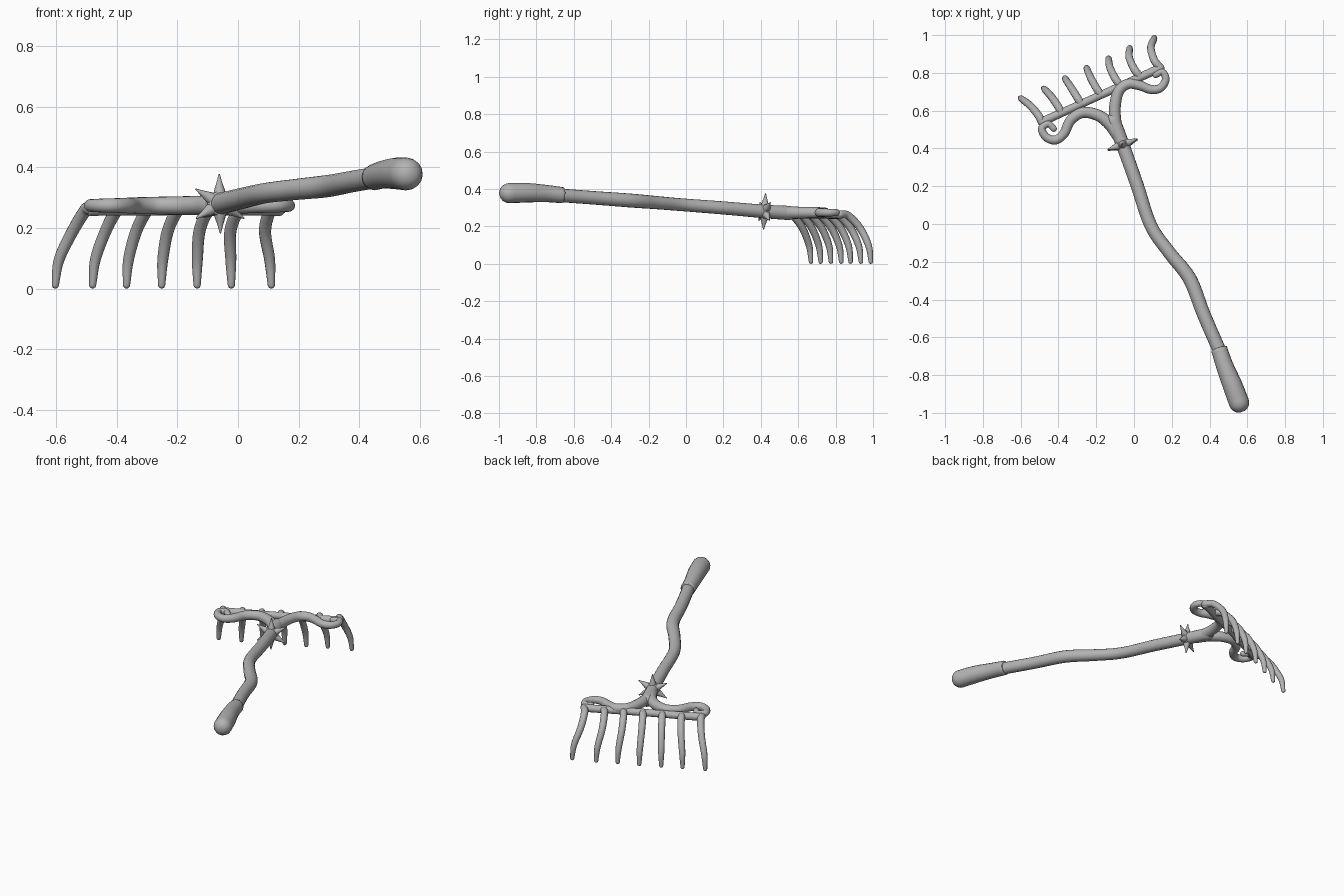
import bpy, bmesh, math
from mathutils import Vector

cube = bpy.data.objects.get("Cube")
if cube:
    bpy.data.objects.remove(cube, do_unlink=True)

grey = bpy.data.materials.new("plain_grey")
grey.use_nodes = True
colour = (0.45, 0.45, 0.45, 1)
grey.diffuse_color = colour
grey.node_tree.nodes["Principled BSDF"].inputs["Base Color"].default_value = colour


def smooth_path(points, steps):
    """Catmull-Rom samples of (x, y, z, radius) points."""
    pts = [Vector(p) for p in points]
    pts = [2 * pts[0] - pts[1]] + pts + [2 * pts[-1] - pts[-2]]
    out = []
    for a, b, c, d in zip(pts, pts[1:], pts[2:], pts[3:]):
        for s in range(steps):
            t = s / steps
            out.append(0.5 * (2 * b + (c - a) * t + (2 * a - 5 * b + 4 * c - d) * t ** 2
                              + (3 * b - a - 3 * c + d) * t ** 3))
    return out + [pts[-2]]


def tube(name, points, steps=6, sides=16, start_cap=1.0, end_cap=1.0):
    """Round tube with varying radius and domed ends."""
    path = smooth_path(points, steps)
    pos = [p.to_3d() for p in path]
    rad = [p[3] for p in path]
    first = (pos[1] - pos[0]).normalized()
    last = (pos[-1] - pos[-2]).normalized()
    dome = [math.pi / 2 * k / 5 for k in range(1, 5)]
    rings = [(pos[0] - first * rad[0] * start_cap * math.sin(a), rad[0] * math.cos(a), first)
             for a in reversed(dome)]
    for i in range(len(pos)):
        tangent = (pos[min(i + 1, len(pos) - 1)] - pos[max(i - 1, 0)]).normalized()
        rings.append((pos[i], rad[i], tangent))
    rings += [(pos[-1] + last * rad[-1] * end_cap * math.sin(a), rad[-1] * math.cos(a), last)
              for a in dome]

    bm = bmesh.new()
    side = first.orthogonal().normalized()
    loops = []
    for centre, r, tangent in rings:
        side = (side - tangent * side.dot(tangent)).normalized()
        up = tangent.cross(side)
        angles = [math.tau * k / sides for k in range(sides)]
        loops.append([bm.verts.new(centre + r * (side * math.cos(a) + up * math.sin(a)))
                      for a in angles])
    for low, high in zip(loops, loops[1:]):
        for k in range(sides):
            n = (k + 1) % sides
            bm.faces.new((low[k], low[n], high[n], high[k]))
    bm.faces.new(reversed(loops[0]))
    bm.faces.new(loops[-1])
    bmesh.ops.recalc_face_normals(bm, faces=bm.faces)
    mesh = bpy.data.meshes.new(name)
    bm.to_mesh(mesh)
    bm.free()
    mesh.materials.append(grey)
    mesh.polygons.foreach_set("use_smooth", [True] * len(mesh.polygons))
    obj = bpy.data.objects.new(name, mesh)
    bpy.context.collection.objects.link(obj)
    return obj


# Crooked wooden shaft, running into the neck of the fork
tube("shaft", [(-0.11, 0.55, 0.272, 0.038), (-0.06, 0.42, 0.28, 0.036), (0.015, 0.21, 0.298, 0.035),
               (0.09, -0.01, 0.315, 0.034), (0.19, -0.155, 0.327, 0.035), (0.295, -0.29, 0.338, 0.037),
               (0.37, -0.48, 0.352, 0.036), (0.47, -0.71, 0.369, 0.036)])

# Thicker grip with a lip and a rounded end
tube("grip", [(0.45, -0.66, 0.367, 0.043), (0.48, -0.75, 0.376, 0.046),
              (0.52, -0.85, 0.38, 0.052), (0.556, -0.945, 0.378, 0.054)], start_cap=0.12)

# Ring of spikes around the neck
hub = Vector((-0.06, 0.42, 0.28))
axis = Vector((0.34, -0.94, 0.06)).normalized()
across = axis.cross(Vector((0, 0, 1))).normalized()
above = across.cross(axis)
tube("spike_collar", [(*(hub - axis * 0.012), 0.041), (*hub, 0.043), (*(hub + axis * 0.012), 0.041)],
     start_cap=0.2, end_cap=0.2)
for i in range(6):
    a = math.radians(90 + 60 * i)
    out = across * math.cos(a) + above * math.sin(a)
    tube(f"spike_{i + 1}", [(*(hub + out * d), r) for d, r in
                            ((0.025, 0.023), (0.045, 0.018), (0.072, 0.009), (0.095, 0.003))],
         steps=3, sides=10)

# Two scrolled arms that carry the bar
right_arm = [(-0.085, 0.47), (-0.13, 0.53), (-0.19, 0.575), (-0.27, 0.59), (-0.335, 0.55), (-0.37, 0.48),
             (-0.415, 0.445), (-0.465, 0.46), (-0.488, 0.505), (-0.455, 0.53), (-0.425, 0.505)]
left_arm = [(-0.085, 0.47), (-0.10, 0.55), (-0.10, 0.63), (-0.08, 0.705), (-0.03, 0.742), (0.035, 0.732),
            (0.09, 0.712), (0.14, 0.72), (0.168, 0.765), (0.15, 0.805), (0.115, 0.79)]
for name, arm in (("right_arm", right_arm), ("left_arm", left_arm)):
    tube(name, [(x, y, 0.274, 0.034 - 0.0017 * i) for i, (x, y) in enumerate(arm)])

# Straight cross bar
bar_start, bar_end = Vector((-0.49, 0.54, 0.263)), Vector((0.14, 0.826, 0.263))
tube("cross_bar", [(*bar_start, 0.023), (*bar_start.lerp(bar_end, 0.5), 0.021), (*bar_end, 0.023)],
     end_cap=0.5, start_cap=0.5)

# Seven curved tines, bowed slightly towards the middle
tips = [(-0.603, 0.668), (-0.48, 0.72), (-0.368, 0.775), (-0.252, 0.83),
        (-0.135, 0.88), (-0.022, 0.935), (0.11, 0.988)]
profile = [(0, 0.265, 0.021), (0.25, 0.258, 0.021), (0.65, 0.19, 0.02),
           (0.93, 0.095, 0.018), (1, 0.012, 0.012)]
for i, tip in enumerate(tips):
    base = bar_start.lerp(bar_end, i / 6)
    bow = 0.02 - 0.055 * i / 6
    points = []
    for t, z, r in profile:
        flat = base.to_2d().lerp(Vector(tip), t)
        points.append((flat.x + bow * math.sin(math.pi * t), flat.y, z, r))
    tube(f"tine_{i + 1}", points, sides=12)
